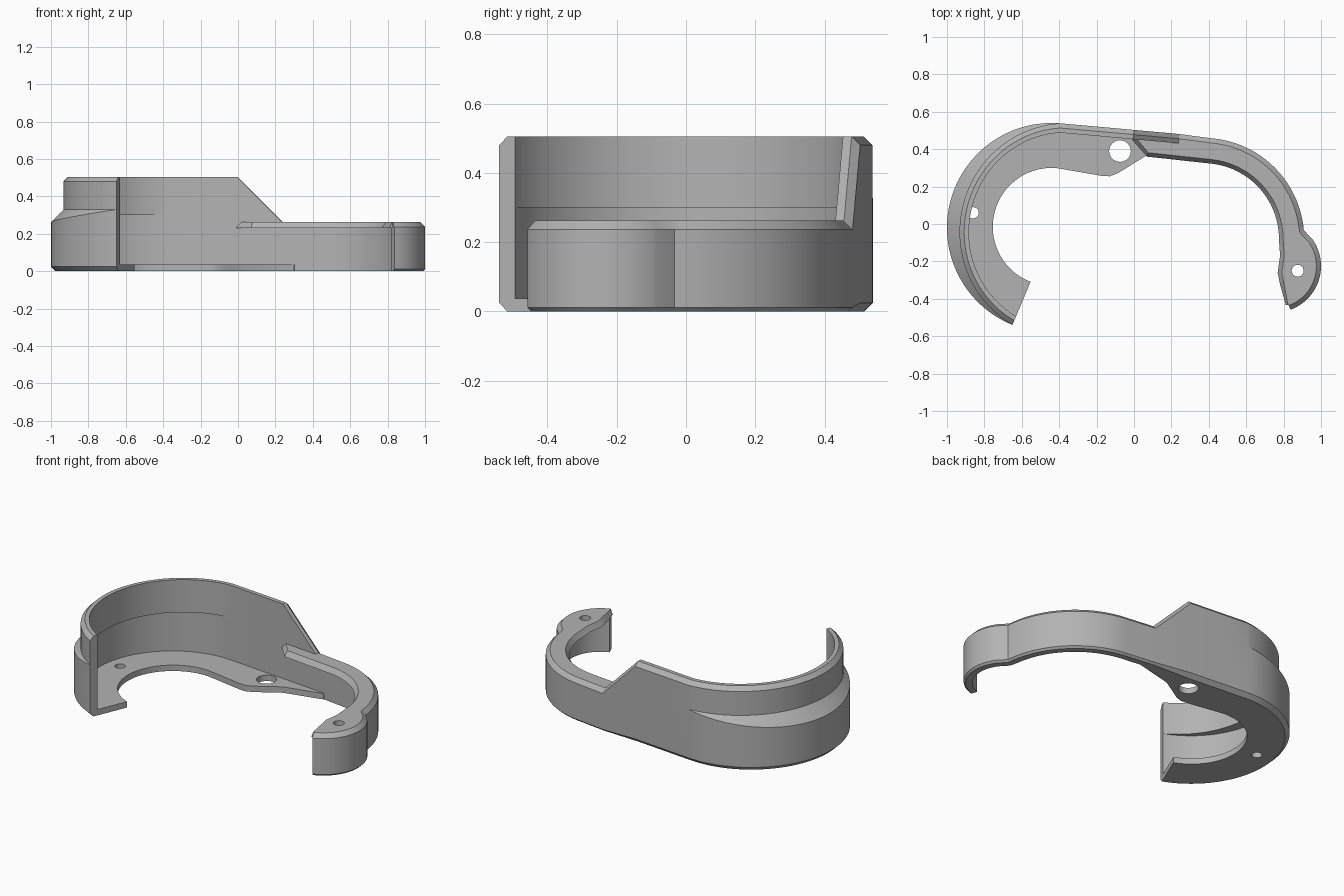
import bpy, bmesh
from math import sin, cos, pi, radians
from mathutils import Vector
from mathutils.geometry import tessellate_polygon

if "Cube" in bpy.data.objects:
    bpy.data.objects.remove(bpy.data.objects["Cube"])

grey = bpy.data.materials.new("plain grey")
grey.use_nodes = True
grey.diffuse_color = (0.45, 0.45, 0.45, 1)
grey.node_tree.nodes["Principled BSDF"].inputs["Base Color"].default_value = (0.45, 0.45, 0.45, 1)


def arc(cx, cy, r, a0, a1, n):
    angles = [radians(a0 + (a1 - a0) * i / n) for i in range(n + 1)]
    return [Vector((cx + r * cos(a), cy + r * sin(a))) for a in angles]


def shift(line, d):
    """Move each point of an open line to its left by d."""
    out = []
    for i, p in enumerate(line):
        t = (line[min(i + 1, len(line) - 1)] - line[max(i - 1, 0)]).normalized()
        out.append(p + Vector((-t.y, t.x)) * d)
    return out


def finish(name, bm):
    bmesh.ops.remove_doubles(bm, verts=bm.verts, dist=1e-5)
    bmesh.ops.recalc_face_normals(bm, faces=bm.faces)
    mesh = bpy.data.meshes.new(name)
    bm.to_mesh(mesh)
    bm.free()
    mesh.materials.append(grey)
    ob = bpy.data.objects.new(name, mesh)
    bpy.context.collection.objects.link(ob)
    bpy.ops.object.select_all(action='DESELECT')
    ob.select_set(True)
    bpy.context.view_layer.objects.active = ob
    bpy.ops.object.shade_smooth_by_angle(angle=radians(25))


def plate(name, low, high, holes, z0, z1):
    """Flat plate with round holes; its top outline may differ from its bottom one."""
    rings = [arc(x, y, r, 0, 345, 23) for x, y, r in holes]
    bm = bmesh.new()
    layers = []
    for outline, z in ((low, z0), (high, z1)):
        loops = [[p.to_3d() for p in ring] for ring in [outline] + rings]
        flat = [p for loop in loops for p in loop]
        verts = [bm.verts.new((p.x, p.y, z)) for p in flat]
        for tri in tessellate_polygon(loops):
            bm.faces.new([verts[i] for i in tri])
        layers.append(verts)
    start = 0
    for ring in [low] + rings:
        n = len(ring)
        for i in range(n):
            a, b = start + i, start + (i + 1) % n
            bm.faces.new((layers[0][a], layers[0][b], layers[1][b], layers[1][a]))
        start += n
    finish(name, bm)


# Outer line of the wall, from the front end of the big hook to the arm tip
hook = arc(-0.44, -0.02, 0.56, 248, 85, 64)
straight = [Vector(p) for p in ((-0.2, 0.521), (0, 0.503), (0.243, 0.481), (0.31, 0.472))]
arm = arc(0.37, -0.08, 0.54, 85, 5, 32) + arc(0.752, -0.225, 0.248, 35, -70, 28)
path = hook + straight + arm


def section(i, p):
    """Wall profile as (inset, height); the upper band steps inward round the hook."""
    step = 0.07 * sin(pi * i / (len(hook) - 1)) if i < len(hook) else 0
    step = max(step, 0)
    k = min(max(p.x / 0.243, 0), 1)
    top = 0.505 + (0.262 - 0.505) * k
    foot = 0.025 - 0.013 * k
    ledge = min(0.30, top - 0.01)
    return [(0.05, 0), (foot, 0), (0, foot),
            (0, min(0.33 - step, top - 0.03)), (step, min(0.33, top - 0.026)),
            (step, top - 0.025), (step + 0.025, top), (step + 0.05, top),
            (step + 0.05, ledge), (0.05, ledge)]


# Curved wall swept along the outer line
bm = bmesh.new()
normals = [q - p for p, q in zip(path, shift(path, -1))]
loops = []
for i, (p, n) in enumerate(zip(path, normals)):
    spots = [(p + n * d, z) for d, z in section(i, p)]
    loops.append([bm.verts.new((q.x, q.y, z)) for q, z in spots])
for a, b in zip(loops, loops[1:]):
    for j in range(len(a)):
        k = (j + 1) % len(a)
        bm.faces.new((a[j], a[k], b[k], b[j]))
bm.faces.new(loops[0])
bm.faces.new(loops[-1])
bmesh.ops.remove_doubles(bm, verts=bm.verts, dist=1e-5)
bmesh.ops.dissolve_degenerate(bm, edges=bm.edges, dist=1e-5)
finish("curved_wall", bm)

# Floor plate inside the hook, tapering off under the arm
buried = shift(path, -0.03)
floor_outer = [p for p in buried[:len(hook) + len(straight)] if p.x < 0.315]
floor_inner = arc(-0.44, -0.015, 0.315, 249, 85, 48)
floor_inner += [Vector(p) for p in ((-0.17, 0.257), (-0.13, 0.255), (-0.09, 0.27),
                                    (-0.04, 0.3), (0.06, 0.362), (0.3, 0.42))]
floor = floor_outer + floor_inner[::-1]
plate("floor_plate", floor, floor, [(-0.075, 0.39, 0.058), (-0.86, 0.06, 0.03)], 0, 0.037)

# Flange along the top of the arm, with a sloped inner edge
flange_outer = buried[len(hook) + 1:]
flange_inner = [Vector(p) for p in ((-0.01, 0.45), (0.07, 0.36))]
flange_inner += arc(0.37, -0.08, 0.405, 84, 0, 28)
flange_inner += [Vector(p) for p in ((0.781, -0.17), (0.768, -0.26), (0.78, -0.32), (0.812, -0.435))]
low = flange_outer + flange_inner[::-1]
slim = shift(flange_inner, 0.022)
slim[-1] = Vector((0.822, -0.425))
plate("arm_flange", low, flange_outer + slim[::-1], [(0.875, -0.25, 0.032)], 0.23, 0.262)
